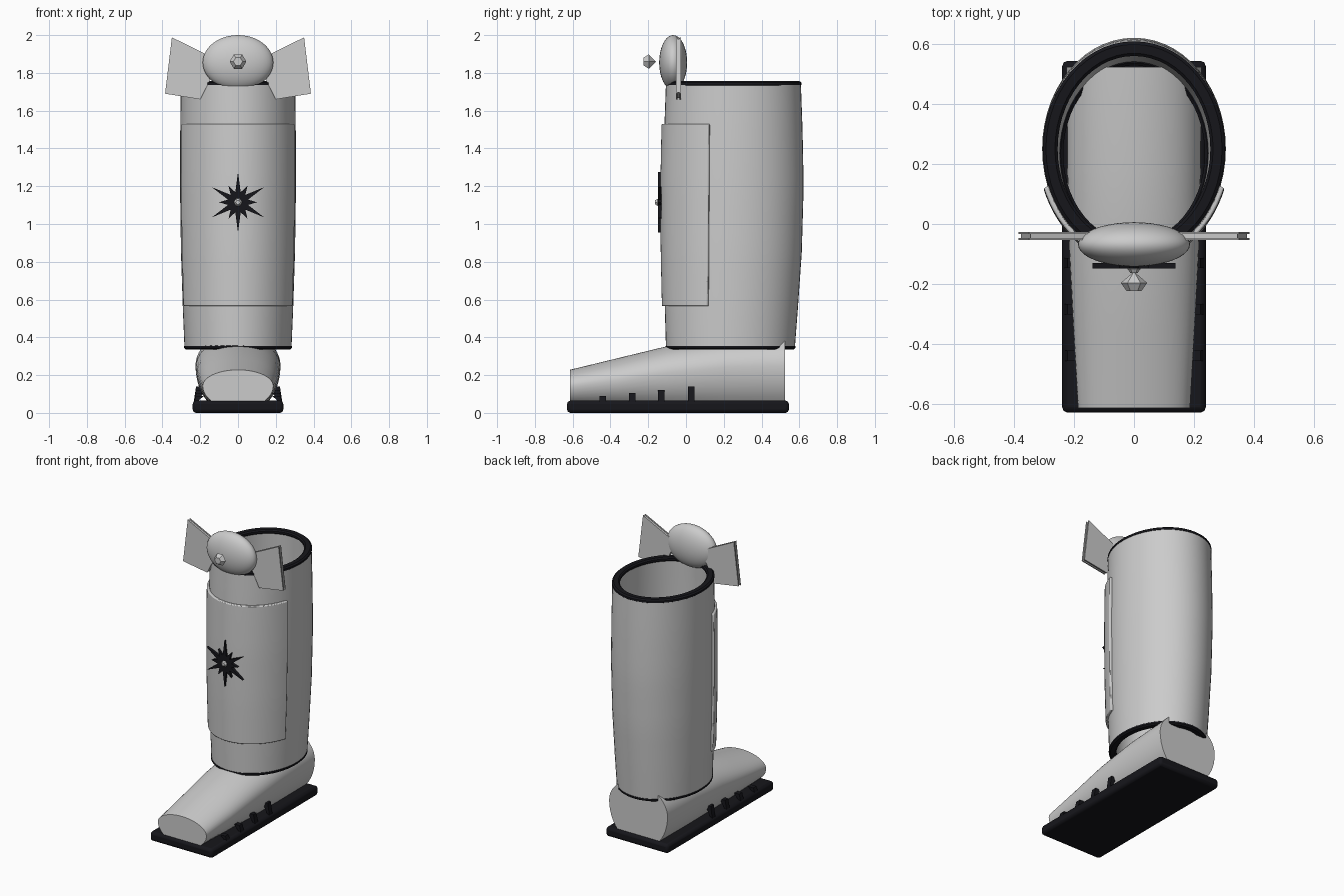
import bpy, bmesh
from math import sin, cos, pi, asin, sqrt, radians

if "Cube" in bpy.data.objects:
    bpy.data.objects.remove(bpy.data.objects["Cube"])

dark = bpy.data.materials.new("dark_trim")
dark.diffuse_color = (0.008, 0.008, 0.011, 1)
dark.use_nodes = True
dark.node_tree.nodes["Principled BSDF"].inputs["Base Color"].default_value = dark.diffuse_color


def finish(name, bm, mat=None, smooth=True, bevel=0):
    bmesh.ops.recalc_face_normals(bm, faces=bm.faces)
    me = bpy.data.meshes.new(name)
    bm.to_mesh(me)
    bm.free()
    ob = bpy.data.objects.new(name, me)
    bpy.context.collection.objects.link(ob)
    if mat:
        me.materials.append(mat)
    if bevel:
        b = ob.modifiers.new("bevel", 'BEVEL')
        b.width, b.segments, b.limit_method = bevel, 2, 'ANGLE'
    if smooth:
        bpy.ops.object.select_all(action='DESELECT')
        ob.select_set(True)
        bpy.context.view_layer.objects.active = ob
        bpy.ops.object.shade_smooth_by_angle(angle=radians(35))
    return ob


def loft(name, rings, loop=True, closed=True, caps=False, **kw):
    """Skin a list of point rings; closed joins last ring to first."""
    bm = bmesh.new()
    vs = [[bm.verts.new(p) for p in r] for r in rings]
    n, m = len(vs), len(vs[0])
    for i in range(n if closed else n - 1):
        a, b = vs[i], vs[(i + 1) % n]
        for j in range(m if loop else m - 1):
            k = (j + 1) % m
            bm.faces.new((a[j], a[k], b[k], b[j]))
    if caps:
        bm.faces.new(vs[0])
        bm.faces.new(vs[-1])
    return finish(name, bm, **kw)


def prism(name, pts, y0, y1, **kw):
    """Outline in the xz plane, extruded from y0 to y1."""
    return loft(name, [[(x, y, z) for x, z in pts] for y in (y0, y1)],
                closed=False, caps=True, **kw)


# Shaft outline: z, centre y, half width, half depth
PROFILE = [(0.34, .235, .283, .341), (0.55, .240, .292, .352),
           (0.85, .247, .302, .366), (1.2, .251, .307, .372),
           (1.5, .251, .306, .366), (1.75, .251, .302, .357)]


def shaft_at(z):
    for p, q in zip(PROFILE, PROFILE[1:]):
        if z <= q[0] + 1e-6:
            t = (z - p[0]) / (q[0] - p[0])
            return [u + (v - u) * t for u, v in zip(p, q)][1:]
    return PROFILE[-1][1:]


def oval(z, off=0.0, a0=0.0, a1=2 * pi, n=56, full=True):
    cy, rx, ry = shaft_at(z)
    return [((rx + off) * sin(a), cy - (ry + off) * cos(a), z)
            for a in (a0 + (a1 - a0) * i / (n if full else n - 1) for i in range(n))]


# Hollow shaft
zs = [0.345 + 1.4 * i / 14 for i in range(15)]
loft("boot_shaft", [oval(z) for z in zs] + [oval(z, -.035) for z in reversed(zs)])

# Dark rims at both ends of the shaft
for name, z0, z1 in (("top_rim", 1.728, 1.757), ("bottom_rim", .335, .362)):
    c = .008
    prof = [(.002, z0 + c), (.002, z1 - c), (-.008, z1), (-.038, z1),
            (-.047, z1 - c), (-.047, z0 + c), (-.038, z0), (-.008, z0)]
    rings = []
    for off, z in prof:
        cy, rx, ry = shaft_at((z0 + z1) / 2)
        rings.append([((rx + off) * sin(a), cy - (ry + off) * cos(a), z)
                      for a in (2 * pi * i / 56 for i in range(56))])
    loft(name, rings, mat=dark)

# Curved shin plate
A = radians(70)
pz = [.565 + .965 * i / 12 for i in range(13)]
loft("shin_plate", [oval(z, .015, -A, A, 33, False) + oval(z, -.01, A, -A, 33, False)
                    for z in pz], closed=False, caps=True, bevel=.006)

# Foot: y, half width, widest height, top height, lower radius
foot = []
for y, rx, cz, top, low in ((-.615, .187, .142, .228, .12), (-.36, .202, .172, .29, .165),
                            (-.1, .216, .21, .353, .22), (.2, .224, .24, .4, .26),
                            (.525, .225, .25, .43, .27)):
    s = asin((cz - .06) / low)
    foot.append([(rx * cos(a), y, cz + (top - cz if a > 0 and a < pi else low) * sin(a))
                 for a in (-s + (pi + 2 * s) * i / 36 for i in range(37))])
loft("foot", foot, closed=False, caps=True)

# Sole
bm = bmesh.new()
bmesh.ops.create_cube(bm, size=1)
for v in bm.verts:
    v.co = (v.co.x * .48, v.co.y * 1.175 - .0425, v.co.z * .065 + .0325)
finish("sole", bm, dark, bevel=.018)

# Small dark tabs along both sides of the foot
for s in (-1, 1):
    for y, h in ((-.44, .09), (-.285, .105), (-.13, .122), (.028, .14)):
        prism("side_tab", [(s * .222, .055), (s * .235, .055), (s * (.222), h), (s * .18, h)],
              y - .017, y + .017, mat=dark, smooth=False)

# Knee cap
bm = bmesh.new()
bmesh.ops.create_uvsphere(bm, u_segments=40, v_segments=24, radius=1)
for v in bm.verts:
    v.co = (v.co.x * .187, v.co.y * .074 - .068, v.co.z * .145 + 1.855)
finish("knee_cap", bm)

# Knee wings, each a pair of thin plates on a core
wing = [(.35, 1.988), (.386, 1.69), (.2, 1.66), (.13, 1.80), (.13, 1.88)]
core = [(.345, 1.98), (.378, 1.697), (.204, 1.667), (.13, 1.80), (.13, 1.875)]
for side, s in (("left", -1), ("right", 1)):
    for part, pts, y0, y1 in (("front", wing, -.054, -.046), ("core", core, -.046, -.034),
                              ("back", wing, -.034, -.026)):
        prism(f"{side}_wing_{part}", [(s * x, z) for x, z in pts], y0, y1, smooth=False)

# Twelve-pointed star, long and short points alternating
pts = []
for i in range(24):
    r = .055 if i % 2 else (.16 if i % 4 == 0 else .1)
    a = pi / 2 + i * pi / 12
    pts.append((r * cos(a), 1.115 + r * sin(a)))
prism("star", pts, -.149, -.13, mat=dark, smooth=False)


# Six-sided cut gems
def gem(name, y, z, r):
    rings = [[(k * r * cos(i * pi / 3), y + d * r, z + k * r * sin(i * pi / 3))
              for i in range(6)] for k, d in ((.55, -.62), (1, 0), (.02, .85))]
    loft(name, rings, closed=False, caps=True, smooth=False)


gem("knee_gem", -.197, 1.86, .044)
gem("star_gem", -.15, 1.115, .022)
